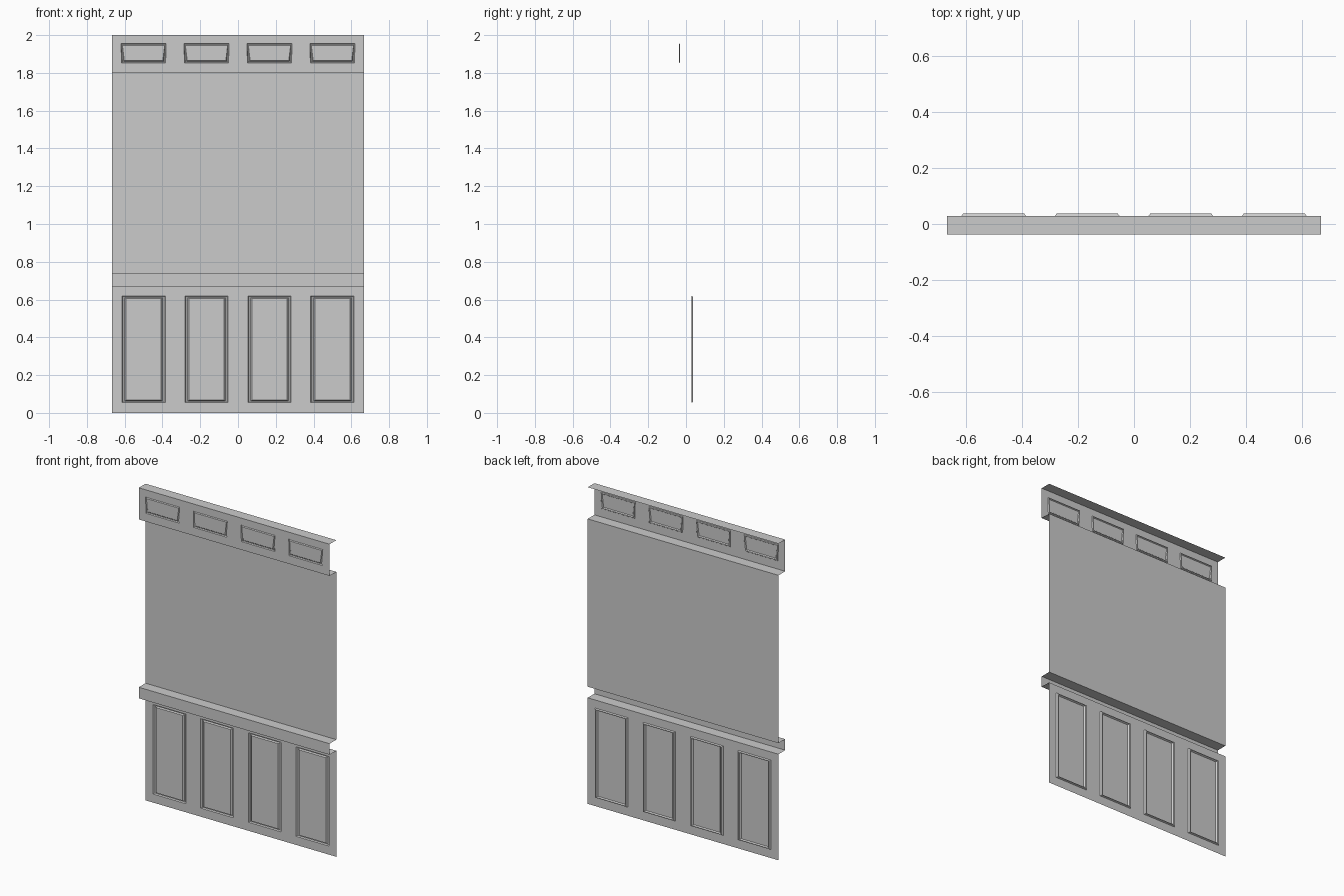
import bpy, bmesh

if "Cube" in bpy.data.objects:
    bpy.data.objects.remove(bpy.data.objects["Cube"])

HALF_W = 2 / 3
FRONT, BACK = -0.038, 0.029
Z_RAIL, Z_LEDGE, Z_FRIEZE, Z_TOP = 0.67, 0.74, 1.80, 2.0


def finish(name, bm):
    bmesh.ops.remove_doubles(bm, verts=bm.verts, dist=1e-5)
    bmesh.ops.recalc_face_normals(bm, faces=bm.faces)
    # make the sheet face the viewer at -y
    if sum(f.normal.y * f.calc_area() for f in bm.faces) > 0:
        bmesh.ops.reverse_faces(bm, faces=bm.faces)
    mesh = bpy.data.meshes.new(name)
    bm.to_mesh(mesh)
    bm.free()
    obj = bpy.data.objects.new(name, mesh)
    bpy.context.collection.objects.link(obj)
    return obj


def strip(name, profile):
    """Sweep an open (y, z) profile across the full width."""
    bm = bmesh.new()
    rows = [[bm.verts.new((x, y, z)) for x in (-HALF_W, HALF_W)] for y, z in profile]
    for a, b in zip(rows, rows[1:]):
        bm.faces.new((a[0], a[1], b[1], b[0]))
    return finish(name, bm)


def panelled_band(name, loops):
    """Four tiles of nested four-sided loops: (bottom half, top half, z0, z1, y)."""
    bm = bmesh.new()
    for i in range(4):
        cx = (i - 1.5) / 3
        rings = []
        for hb, ht, z0, z1, y in loops:
            corners = ((-hb, z0), (hb, z0), (ht, z1), (-ht, z1))
            rings.append([bm.verts.new((cx + x, y, z)) for x, z in corners])
        for a, b in zip(rings, rings[1:]):
            for k in range(4):
                n = (k + 1) % 4
                bm.faces.new((a[k], a[n], b[n], b[k]))
        bm.faces.new(rings[-1])
    return finish(name, bm)


# Lower wainscot with moulded tall panels
panelled_band("lower_wainscot", [
    (1 / 6, 1 / 6, 0, Z_RAIL, BACK),
    (0.115, 0.115, 0.054, 0.619, BACK),
    (0.108, 0.108, 0.058, 0.615, BACK + 0.009),
    (0.101, 0.101, 0.062, 0.611, BACK + 0.009),
    (0.093, 0.093, 0.067, 0.606, BACK),
])

# Chair rail, open at the back
strip("chair_rail", [(BACK, Z_RAIL), (FRONT, Z_RAIL), (FRONT, Z_LEDGE), (BACK, Z_LEDGE)])

# Plain wall sheet
strip("wall_sheet", [(BACK, Z_LEDGE), (BACK, Z_FRIEZE)])

# Frieze with moulded tapering panels
panelled_band("upper_frieze", [
    (1 / 6, 1 / 6, Z_FRIEZE, Z_TOP, FRONT),
    (0.117, 0.119, 1.852, 1.956, FRONT),
    (0.112, 0.117, 1.856, 1.953, FRONT + 0.006),
    (0.107, 0.115, 1.860, 1.950, FRONT + 0.006),
    (0.102, 0.112, 1.865, 1.946, FRONT),
])

# Frieze underside and top cap
strip("frieze_underside", [(BACK, Z_FRIEZE), (FRONT, Z_FRIEZE)])
strip("top_cap", [(FRONT, Z_TOP), (BACK, Z_TOP)])
